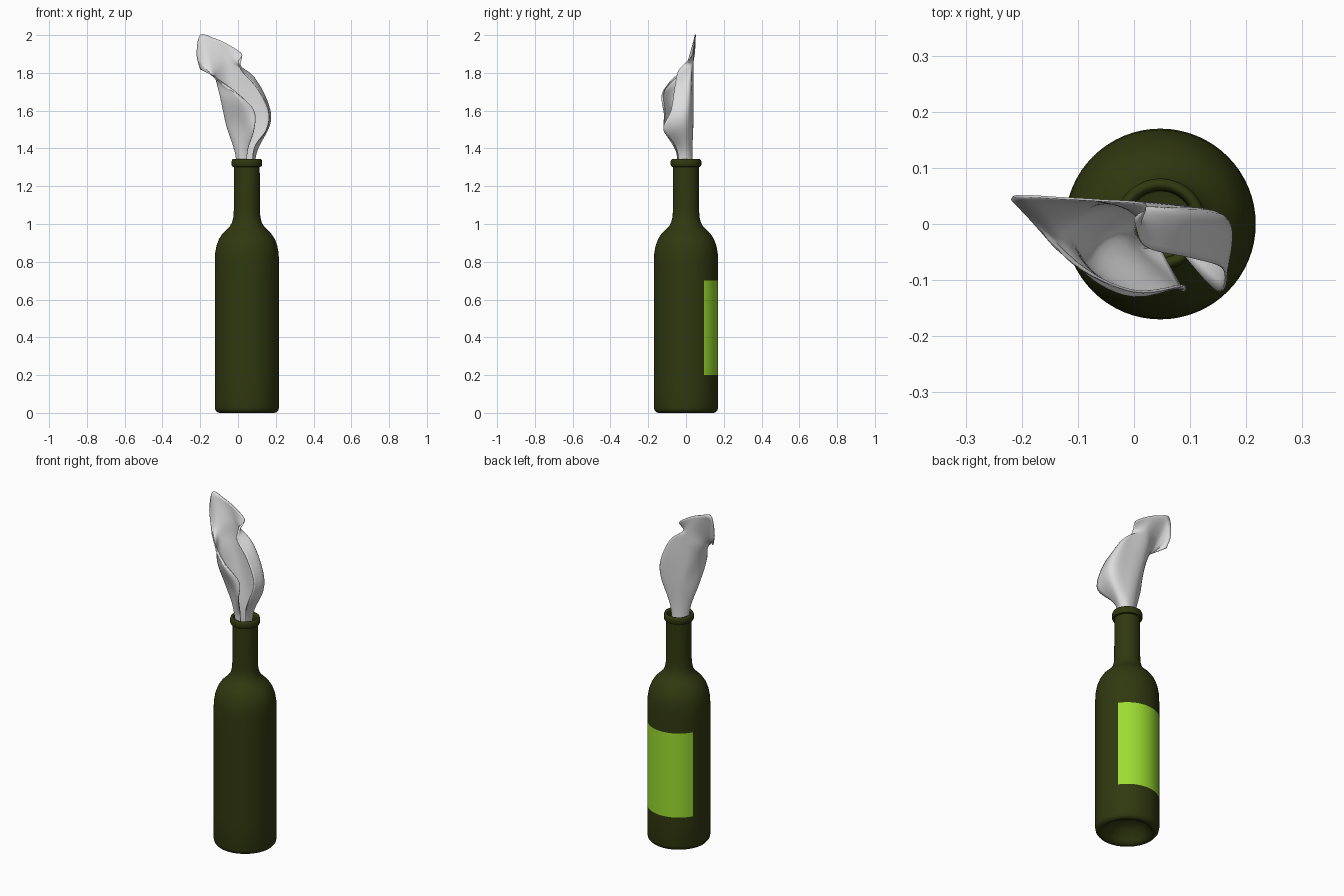
import bpy, bmesh, math
from mathutils import Vector

if "Cube" in bpy.data.objects:
    bpy.data.objects.remove(bpy.data.objects["Cube"])


def material(name, rgb):
    m = bpy.data.materials.new(name)
    m.diffuse_color = (*rgb, 1)
    m.use_nodes = True
    m.node_tree.nodes["Principled BSDF"].inputs["Base Color"].default_value = m.diffuse_color
    return m


GLASS = material("dark_olive_glass", (0.030, 0.040, 0.005))
LABEL = material("lime_label", (0.33, 0.72, 0.03))
CLOTH = material("white_cloth", (0.72, 0.72, 0.72))


def finish(name, bm, mats, angle):
    me = bpy.data.meshes.new(name)
    bm.to_mesh(me)
    bm.free()
    for m in mats:
        me.materials.append(m)
    ob = bpy.data.objects.new(name, me)
    bpy.context.collection.objects.link(ob)
    bpy.ops.object.select_all(action='DESELECT')
    ob.select_set(True)
    bpy.context.view_layer.objects.active = ob
    bpy.ops.object.shade_smooth_by_angle(angle=math.radians(angle))
    return ob


# bottle: lathed profile (radius, height) from the punt, up the outside, down the inner neck
CX, SEG = 0.047, 64
profile = [(0, 0.09), (0.05, 0.082), (0.09, 0.058), (0.118, 0.02), (0.132, 0.003), (0.145, 0),
           (0.158, 0.004), (0.167, 0.015), (0.17, 0.03), (0.17, 0.2), (0.17, 0.7), (0.17, 0.80),
           (0.168, 0.845), (0.161, 0.885), (0.148, 0.92), (0.13, 0.948), (0.108, 0.97),
           (0.09, 0.988), (0.078, 1.01), (0.071, 1.04), (0.069, 1.08), (0.068, 1.302),
           (0.077, 1.304), (0.081, 1.312), (0.081, 1.332), (0.077, 1.342), (0.071, 1.345),
           (0.064, 1.342), (0.06, 1.33), (0.058, 1.05), (0, 1.03)]
bm = bmesh.new()
rings = []
for r, z in profile:
    if r == 0:
        rings.append([bm.verts.new((CX, 0, z))] * SEG)
    else:
        rings.append([bm.verts.new((CX + r * math.cos(math.tau * i / SEG),
                                    r * math.sin(math.tau * i / SEG), z)) for i in range(SEG)])
for a, b in zip(rings, rings[1:]):
    for i in range(SEG):
        j = (i + 1) % SEG
        f = bm.faces.new(list(dict.fromkeys((a[i], a[j], b[j], b[i]))))
        # label: a band of the back wall
        c = f.calc_center_median()
        ang = math.degrees(math.atan2(c.y, c.x - CX))
        f.material_index = int(0.2 < c.z < 0.7 and 33 < ang < 152)
finish("bottle", bm, [GLASS, LABEL], 50)

# cloth rag: rows from the neck to the tip, each running front left, back, front right
rows = [
    [(.05, -.04, 1.25), (.03, -.045, 1.25), (0, -.01, 1.25), (.03, .03, 1.25),
     (.06, .03, 1.25), (.085, 0, 1.25), (.075, -.03, 1.25)],
    [(.05, -.05, 1.38), (.01, -.045, 1.38), (-.015, -.01, 1.38), (.02, .025, 1.38),
     (.07, .03, 1.38), (.098, 0, 1.38), (.085, -.05, 1.40)],
    [(.085, -.115, 1.5), (.02, -.075, 1.52), (-.06, -.03, 1.52), (0, .03, 1.52),
     (.08, .032, 1.52), (.165, 0, 1.53), (.15, -.12, 1.5)],
    [(.085, -.11, 1.6), (0, -.125, 1.66), (-.09, -.06, 1.66), (-.04, .03, 1.66),
     (.07, .032, 1.67), (.155, .01, 1.64), (.16, -.08, 1.6)],
    [(0, -.12, 1.69), (-.07, -.1, 1.73), (-.115, -.02, 1.76), (-.06, .035, 1.78),
     (.03, .03, 1.80), (.09, .015, 1.77), (.1, -.06, 1.72)],
    [(-.11, -.07, 1.77), (-.15, -.02, 1.80), (-.14, .005, 1.84), (-.08, .035, 1.87),
     (-.03, .035, 1.86), (.01, .01, 1.84), (.02, -.04, 1.81)],
    [(-.2, .03, 1.82), (-.218, .045, 1.9), (-.2, .05, 2), (-.13, .046, 1.985),
     (-.06, .042, 1.955), (.02, .035, 1.9), (0, .01, 1.86)],
]


def smooth(pts, n):
    """Catmull-Rom curve through the points, n steps per span."""
    p = [2 * pts[0] - pts[1]] + pts + [2 * pts[-1] - pts[-2]]
    out = []
    for k in range(1, len(p) - 2):
        a, b, c, d = p[k - 1:k + 3]
        for s in range(n):
            t = s / n
            out.append(0.5 * (2 * b + (c - a) * t + (2 * a - 5 * b + 4 * c - d) * t ** 2
                              + (3 * b - a - 3 * c + d) * t ** 3))
    return out + [pts[-1]]


across = [smooth([Vector(p) for p in row], 6) for row in rows]
columns = [smooth(list(col), 6) for col in zip(*across)]
bm = bmesh.new()
grid = [[bm.verts.new(p) for p in col] for col in columns]
for a, b in zip(grid, grid[1:]):
    for i in range(len(a) - 1):
        bm.faces.new((a[i], a[i + 1], b[i + 1], b[i]))
rag = finish("cloth_rag", bm, [CLOTH], 60)
sol = rag.modifiers.new("thickness", 'SOLIDIFY')
sol.thickness = 0.004
sol.offset = 0
